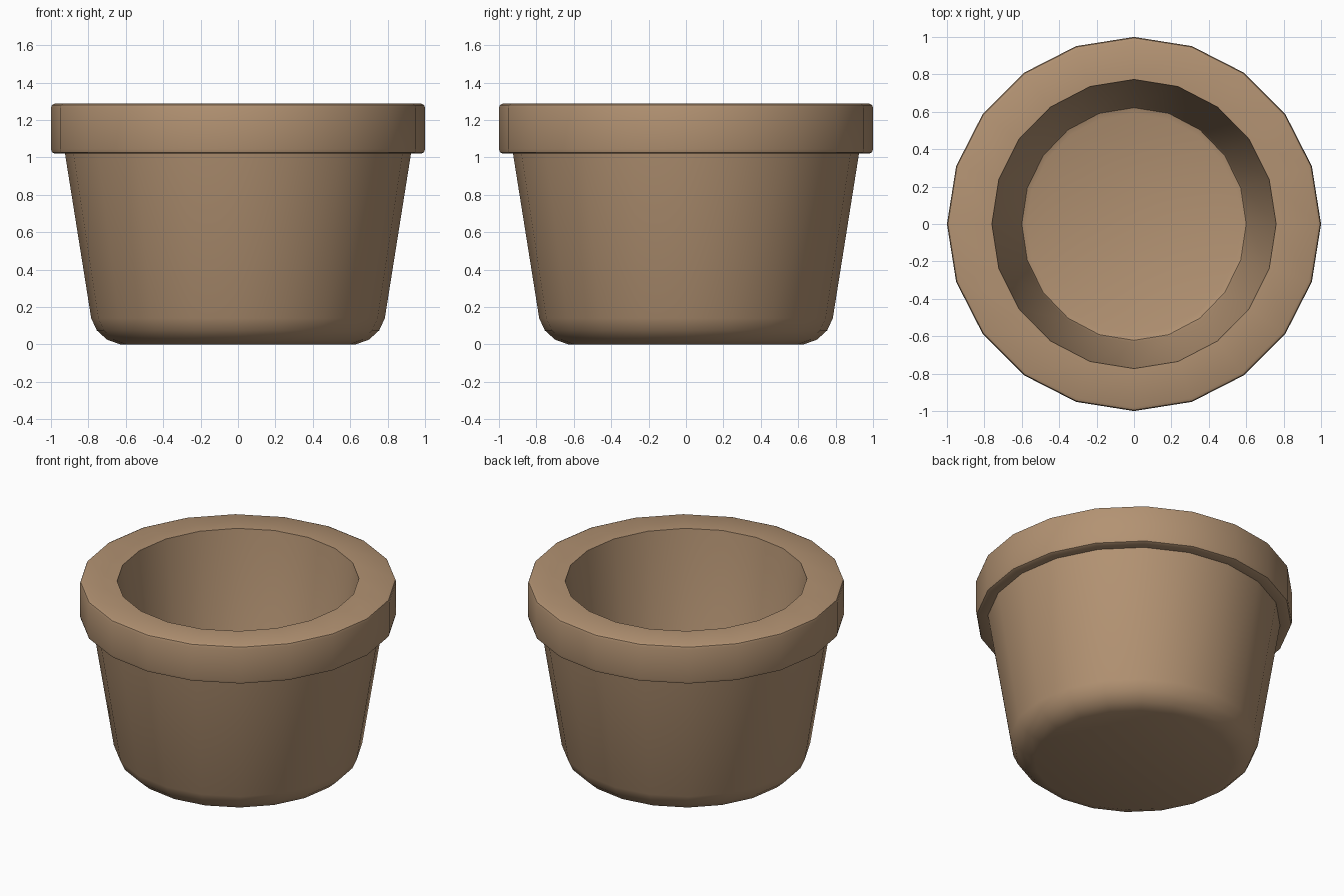
import bpy, bmesh
from math import cos, sin, pi, radians

if "Cube" in bpy.data.objects:
    bpy.data.objects.remove(bpy.data.objects["Cube"])

SIDES = 20


def lathe(name, profile, mat):
    """Revolve (radius x, radius y, z) rings about z, capping both ends."""
    bm = bmesh.new()
    rings = []
    for rx, ry, z in profile:
        rings.append([bm.verts.new((rx * cos(2 * pi * i / SIDES), ry * sin(2 * pi * i / SIDES), z))
                      for i in range(SIDES)])
    for a, b in zip(rings, rings[1:]):
        for i in range(SIDES):
            j = (i + 1) % SIDES
            bm.faces.new((a[i], a[j], b[j], b[i]))
    bm.faces.new(rings[0][::-1])
    bm.faces.new(rings[-1])
    bmesh.ops.recalc_face_normals(bm, faces=bm.faces[:])
    mesh = bpy.data.meshes.new(name)
    bm.to_mesh(mesh)
    bm.free()
    obj = bpy.data.objects.new(name, mesh)
    bpy.context.collection.objects.link(obj)
    mesh.materials.append(mat)
    bpy.context.view_layer.objects.active = obj
    obj.select_set(True)
    bpy.ops.object.shade_smooth_by_angle(angle=radians(40))
    obj.select_set(False)
    return obj


clay = bpy.data.materials.new("clay")
clay.diffuse_color = (0.45, 0.29, 0.17, 1)
clay.use_nodes = True
clay.node_tree.nodes["Principled BSDF"].inputs["Base Color"].default_value = clay.diffuse_color

# Tapered outer wall with rounded foot, then the thick rim collar
outer = [(0.63, 0), (0.70, 0.025), (0.755, 0.075), (0.785, 0.14), (0.925, 1.02),
         (0.98, 1.02), (0.995, 1.027), (1.0, 1.045), (1.0, 1.265), (0.995, 1.28), (0.98, 1.287)]
# Hollow inside with a softened floor edge
inner = [(0.76, 0.773, 1.287), (0.61, 0.635, 0.24), (0.60, 0.622, 0.21), (0.575, 0.59, 0.20)]

lathe("flower_pot", [(r, r, z) for r, z in outer] + inner, clay)
